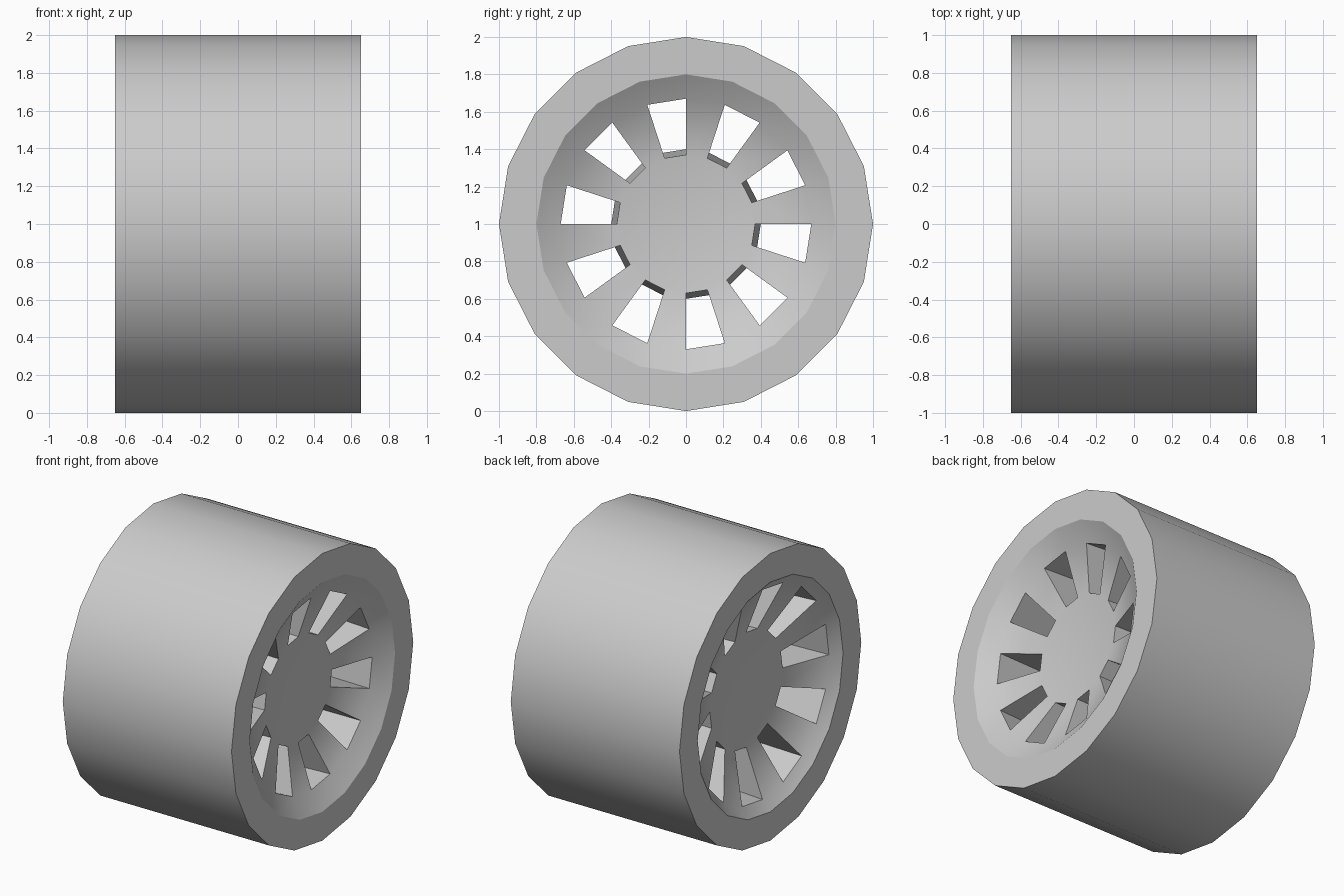
import bpy, bmesh
from math import cos, sin, radians, tau

cube = bpy.data.objects.get("Cube")
if cube:
    bpy.data.objects.remove(cube, do_unlink=True)

SEGMENTS = 20
HALF_WIDTH = 0.65

grey = bpy.data.materials.new("plain grey")
grey.use_nodes = True
colour = (0.6, 0.6, 0.6, 1)
grey.diffuse_color = colour
grey.node_tree.nodes["Principled BSDF"].inputs["Base Color"].default_value = colour

bm = bmesh.new()


def ring(radius, x):
    """A ring of vertices around the x axle."""
    steps = [tau * k / SEGMENTS for k in range(SEGMENTS)]
    return [bm.verts.new((x, radius * cos(a), 1 + radius * sin(a))) for a in steps]


def quad(a, b, k):
    """One face between neighbouring rings at segment k."""
    n = (k + 1) % SEGMENTS
    bm.faces.new((a[k], a[n], b[n], b[k]))


def is_hole(k):
    return k % 2 == 1


def dished_side(side, hole_outer, hole_inner):
    """Flat rim, concave dish with open windows, flat hub."""
    profile = [(1.0, 0.0), (0.8, 0.0), hole_outer, hole_inner]
    rings = [ring(r, side * (HALF_WIDTH - depth)) for r, depth in profile]
    for i in range(3):
        for k in range(SEGMENTS):
            if i < 2 or not is_hole(k):
                quad(rings[i], rings[i + 1], k)
    bm.faces.new(rings[-1])
    return rings


left = dished_side(1, (0.67, 0.085), (0.37, 0.186))
right = dished_side(-1, (0.73, 0.06), (0.40, 0.186))

# Tread and the tunnels running through the wheel
for k in range(SEGMENTS):
    quad(left[0], right[0], k)
    if is_hole(k):
        n = (k + 1) % SEGMENTS
        quad(left[2], right[2], k)
        quad(left[3], right[3], k)
        for j in (k, n):
            bm.faces.new((left[2][j], left[3][j], right[3][j], right[2][j]))

bmesh.ops.recalc_face_normals(bm, faces=bm.faces[:])
mesh = bpy.data.meshes.new("wheel")
bm.to_mesh(mesh)
bm.free()
mesh.materials.append(grey)

wheel = bpy.data.objects.new("wheel", mesh)
bpy.context.collection.objects.link(wheel)
bpy.ops.object.select_all(action="DESELECT")
wheel.select_set(True)
bpy.context.view_layer.objects.active = wheel
bpy.ops.object.shade_smooth_by_angle(angle=radians(30))
